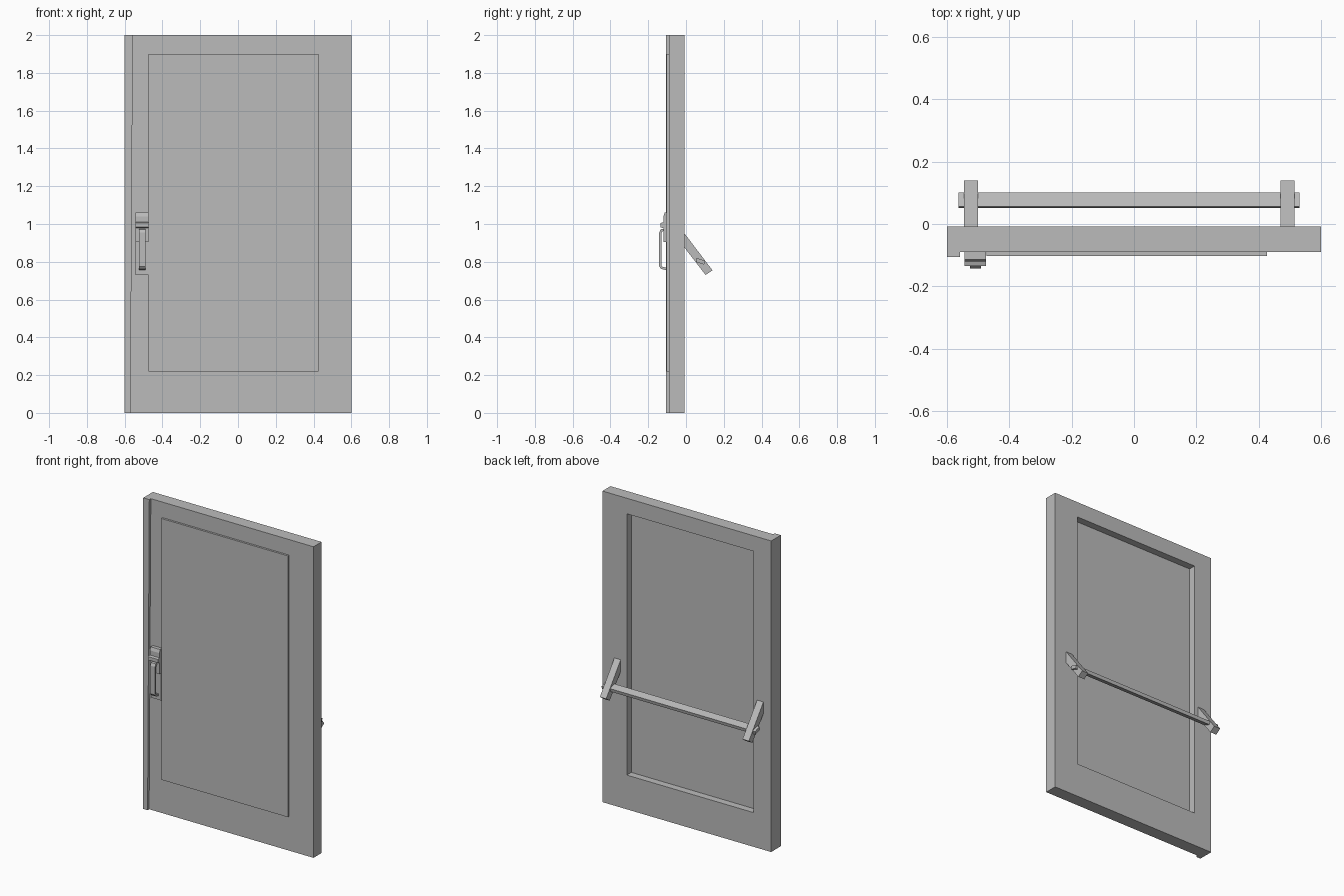
import bpy
import bmesh

if "Cube" in bpy.data.objects:
    bpy.data.objects.remove(bpy.data.objects["Cube"], do_unlink=True)

# Single plain grey finish
grey = bpy.data.materials.new("plain_grey")
grey.use_nodes = True
colour = (0.5, 0.5, 0.5, 1)
grey.diffuse_color = colour
grey.node_tree.nodes["Principled BSDF"].inputs["Base Color"].default_value = colour


def finish(name, bm):
    bmesh.ops.recalc_face_normals(bm, faces=bm.faces)
    mesh = bpy.data.meshes.new(name)
    bm.to_mesh(mesh)
    bm.free()
    mesh.materials.append(grey)
    obj = bpy.data.objects.new(name, mesh)
    bpy.context.collection.objects.link(obj)
    return obj


def extrude(bm, faces, offset):
    result = bmesh.ops.extrude_face_region(bm, geom=faces)
    verts = [v for v in result["geom"] if isinstance(v, bmesh.types.BMVert)]
    bmesh.ops.translate(bm, verts=verts, vec=offset)


def prism(name, points, depth_offset):
    """Extrude a closed 3D outline along an offset."""
    bm = bmesh.new()
    face = bm.faces.new([bm.verts.new(p) for p in points])
    extrude(bm, [face], depth_offset)
    return finish(name, bm)


def rect(x, z, y):
    return [(x[0], y, z[0]), (x[1], y, z[0]), (x[1], y, z[1]), (x[0], y, z[1])]


def box(name, x, y, z):
    return prism(name, rect(x, z, y[0]), (0, y[1] - y[0], 0))


def side_prism(name, x, profile):
    """Extrude a (y, z) side profile across x."""
    return prism(name, [(x[0], y, z) for y, z in profile], (x[1] - x[0], 0, 0))


# Door frame with an opening
opening_x, opening_z = (-0.473, 0.427), (0.22, 1.9)
front, back = -0.09, -0.008
bm = bmesh.new()
outer = [bm.verts.new(p) for p in rect((-0.6, 0.6), (0, 2), front)]
inner = [bm.verts.new(p) for p in rect(opening_x, opening_z, front)]
ring = []
for i in range(4):
    j = (i + 1) % 4
    ring.append(bm.faces.new((outer[i], outer[j], inner[j], inner[i])))
extrude(bm, ring, (0, back - front, 0))
finish("door_frame", bm)

# Panel stands proud at the front and is recessed at the back
box("door_panel", opening_x, (-0.103, -0.054), opening_z)

# Slightly tapered edge strip
prism("edge_strip", [(-0.6, -0.106, 0), (-0.569, -0.106, 0),
                     (-0.557, -0.106, 2), (-0.6, -0.106, 2)], (0, 0.016, 0))

# Front handle: plates, thumb latch and grip
plate_x = (-0.543, -0.475)
box("lower_handle_plate", plate_x, (-0.105, front), (0.73, 0.91))
side_prism("upper_handle_plate", plate_x,
           [(front, 0.905), (-0.12, 0.905), (-0.12, 1.04), (-0.113, 1.06), (front, 1.06)])
side_prism("thumb_latch", plate_x,
           [(-0.11, 0.975), (-0.135, 0.983), (-0.135, 1.005), (-0.11, 1.013)])
side_prism("handle_grip", (-0.525, -0.491),
           [(-0.1, 0.755), (-0.132, 0.762), (-0.142, 0.775), (-0.142, 0.955),
            (-0.134, 0.972), (-0.1, 0.978), (-0.1, 0.966), (-0.126, 0.961),
            (-0.131, 0.95), (-0.131, 0.78), (-0.126, 0.774), (-0.1, 0.768)])

# Push bar across the back on two sloping arms
arm = [(back, 0.95), (0.14, 0.755), (0.104, 0.73), (back, 0.875)]
for name, x in (("right_arm", (-0.545, -0.5)), ("left_arm", (0.47, 0.515))):
    side_prism(name, x, arm)
side_prism("push_bar", (-0.562, 0.53),
           [(0.056, 0.82), (0.101, 0.806), (0.096, 0.785), (0.052, 0.8)])
